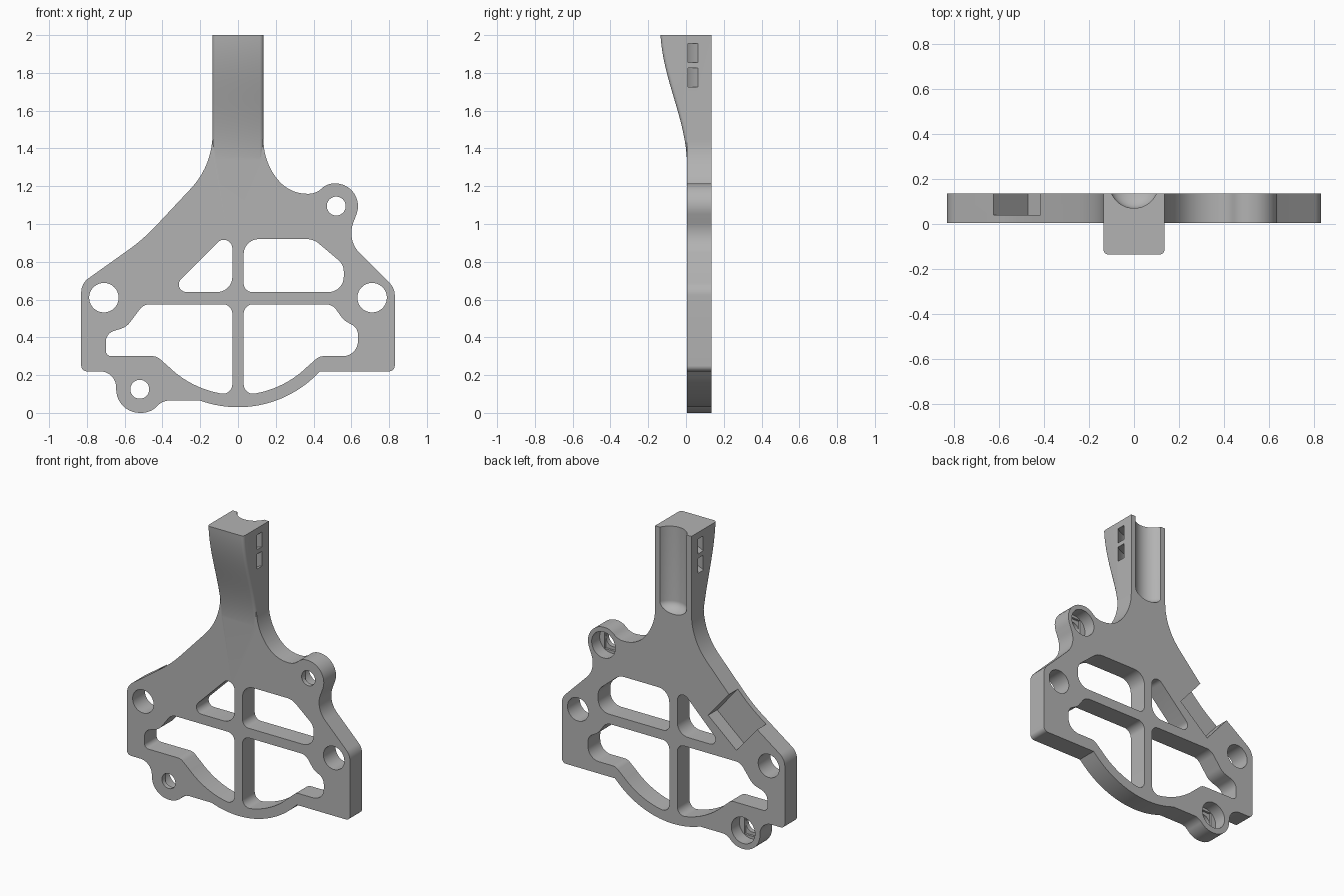
import bpy, bmesh
from math import sin, cos, tan, pi, radians
from mathutils import Vector
from mathutils.geometry import interpolate_bezier

if "Cube" in bpy.data.objects:
    bpy.data.objects.remove(bpy.data.objects["Cube"])

FRONT, BACK = 0.005, 0.135   # plate thickness along y
HALF = 0.135                 # half width of the arm

grey = bpy.data.materials.new("plain grey")
grey.use_nodes = True
grey.diffuse_color = (0.45, 0.45, 0.45, 1)
grey.node_tree.nodes["Principled BSDF"].inputs["Base Color"].default_value = grey.diffuse_color


def arc(cx, cy, r, start, end, n=24):
    angles = [radians(start + (end - start) * i / n) for i in range(n + 1)]
    return [(cx + r * cos(a), cy + r * sin(a), 0) for a in angles]


def circle(cx, cy, r):
    return arc(cx, cy, r, 0, 360, 48)[:-1]


def rounded(corners, n=10):
    """Polygon of (u, v, radius) corners with each corner filleted."""
    out = []
    for i, (u, v, r) in enumerate(corners):
        p = Vector((u, v))
        if r == 0:
            out.append(p)
            continue
        a = (Vector(corners[i - 1][:2]) - p).normalized()
        b = (Vector(corners[(i + 1) % len(corners)][:2]) - p).normalized()
        half = a.angle(b) / 2
        start = p + a * (r / tan(half))
        centre = p + (a + b).normalized() * (r / sin(half))
        spoke = start - centre
        along = -a * r
        sweep = pi - 2 * half
        out += [centre + spoke * cos(sweep * k / n) + along * sin(sweep * k / n)
                for k in range(n + 1)]
    return out


def prism(name, outline, low, high, axis="y"):
    place = {"x": lambda u, v, d: (d, u, v),
             "y": lambda u, v, d: (u, d, v),
             "z": lambda u, v, d: (u, v, d)}[axis]
    bm = bmesh.new()
    rings = [[bm.verts.new(place(p[0], p[1], d)) for p in outline] for d in (low, high)]
    for ring in rings:
        bm.faces.new(ring)
    for i in range(len(outline)):
        bm.faces.new((rings[0][i - 1], rings[0][i], rings[1][i], rings[1][i - 1]))
    bmesh.ops.recalc_face_normals(bm, faces=bm.faces)
    return finish(name, bm)


def finish(name, bm):
    mesh = bpy.data.meshes.new(name)
    bm.to_mesh(mesh)
    bm.free()
    mesh.materials.append(grey)
    obj = bpy.data.objects.new(name, mesh)
    bpy.context.collection.objects.link(obj)
    return obj


def combine(target, other, operation):
    mod = target.modifiers.new(other.name, "BOOLEAN")
    mod.operation, mod.solver, mod.object = operation, "EXACT", other
    bpy.context.view_layer.objects.active = target
    bpy.ops.object.modifier_apply(modifier=mod.name)
    bpy.data.objects.remove(other)


# Plate silhouette with two screw ears
bracket = prism("bracket", rounded([
    (-HALF, 2, 0), (-HALF, 1.31, 0.42), (-0.5, 0.92, 1), (-0.83, 0.685, 0.09),
    (-0.83, 0.22, 0.03), (-0.645, 0.22, 0.085), (-0.645, 0, 0.125),
    (-0.46, 0, 0.12), (-0.4, 0.065, 0.08),
    *arc(0, 0.62, 0.59, 250.2, 315.4),
    (0.435, 0.22, 0), (0.83, 0.22, 0.03), (0.83, 0.66, 0.09), (0.575, 0.915, 0.15),
    (0.69, 1.215, 0.12), (0.475, 1.215, 0.1), (0.41, 1.16, 0.1),
    (0.27, 1.16, 0.2), (HALF, 1.33, 0.33), (HALF, 2, 0)]), FRONT, BACK)

# Arm that swells forward towards the top, with softened front edges
sweep = interpolate_bezier((-0.135, 2), (-0.12, 1.75), (0.006, 1.55), (0.006, 1.3), 28)
arm = prism("arm", [(0.08, 2)] + [p[:2] for p in sweep] + [(0.08, 1.3)], -HALF, HALF, "x")
bm = bmesh.new()
bm.from_mesh(arm.data)
front_edges = [e for e in bm.edges
               if abs(e.verts[0].co.x - e.verts[1].co.x) < 0.01
               and all(v.co.y < 0.05 for v in e.verts)]
bmesh.ops.bevel(bm, geom=front_edges, offset=0.02, segments=5, profile=0.5, affect="EDGES")
bm.to_mesh(arm.data)
bm.free()
combine(bracket, arm, "UNION")


def cut(outline, low=-0.5, high=0.5, axis="y"):
    combine(bracket, prism("cutter", outline, low, high, axis), "DIFFERENCE")


# Upper windows
cut(rounded([(-0.03, 0.98, 0.045), (-0.37, 0.64, 0.04), (-0.03, 0.64, 0.08)]))
cut(rounded([(0.03, 0.92, 0.08), (0.03, 0.64, 0.045), (0.56, 0.64, 0.08),
             (0.56, 0.785, 0.08), (0.4, 0.92, 0.1)]))

# Lower windows, mirrored apart from the outer end
for side, end in ((-1, [(0.7, 0.3, 0.03), (0.7, 0.42, 0.06), (0.59, 0.455, 0.1)]),
                  (1, [(0.635, 0.3, 0.08), (0.635, 0.45, 0.06), (0.56, 0.49, 0.1)])):
    shape = [(0.03, 0.575, 0.05), (0.03, 0.09, 0.05),
             *arc(0, 0.62, 0.525, 281, 314),
             (0.43, 0.3, 0.06), *end, (0.5, 0.575, 0.07)]
    cut(rounded([(side * u, v, r) for u, v, r in shape]))
    # Large mounting hole
    cut(circle(side * 0.71, 0.61, 0.078))

# Ear holes: bore, bridging slot and counterbore from the back
for x, z in ((-0.52, 0.125), (0.52, 1.095)):
    cut(circle(x, z, 0.05))
    cut(circle(x, z, 0.088), 0.05)
    cut([(x - 0.05, z - 0.07), (x + 0.05, z - 0.07),
         (x + 0.05, z + 0.07), (x - 0.05, z + 0.07)], 0.035)

# Slanted pocket in the back of the plate
cut([(-0.26, 0.83), (-0.47, 0.65), (-0.7, 0.92), (-0.49, 1.1)], 0.04)

# Round channel down the back of the arm with a domed lower end
AXIS_Y, CHANNEL = 0.179, 0.109
bm = bmesh.new()
bmesh.ops.create_uvsphere(bm, u_segments=48, v_segments=24, radius=CHANNEL)
for v in bm.verts:
    v.co.y += AXIS_Y
    v.co.z = 2.2 if v.co.z > 0.001 else 1.5 + v.co.z * 0.6
bmesh.ops.remove_doubles(bm, verts=[v for v in bm.verts if v.co.z < 2], dist=1e-5)
top = [v for v in bm.verts if v.co.z > 2]
bmesh.ops.delete(bm, geom=top, context="VERTS")
rim = [e for e in bm.edges if e.is_boundary]
grown = bmesh.ops.extrude_edge_only(bm, edges=rim)["geom"]
for v in grown:
    if isinstance(v, bmesh.types.BMVert):
        v.co.z = 2.2
bmesh.ops.holes_fill(bm, edges=[e for e in bm.edges if e.is_boundary], sides=0)
bmesh.ops.recalc_face_normals(bm, faces=bm.faces)
combine(bracket, finish("channel", bm), "DIFFERENCE")

# Two curved strap slots passing round the channel
for z in (1.725, 1.855):
    cut(arc(0, AXIS_Y, 0.216, 185, 355) + arc(0, AXIS_Y, 0.177, 355, 185), z, z + 0.1, "z")

# Smooth curved walls, crisp edges
bpy.ops.object.select_all(action="DESELECT")
bracket.select_set(True)
bpy.context.view_layer.objects.active = bracket
bpy.ops.object.shade_smooth_by_angle(angle=radians(30))
